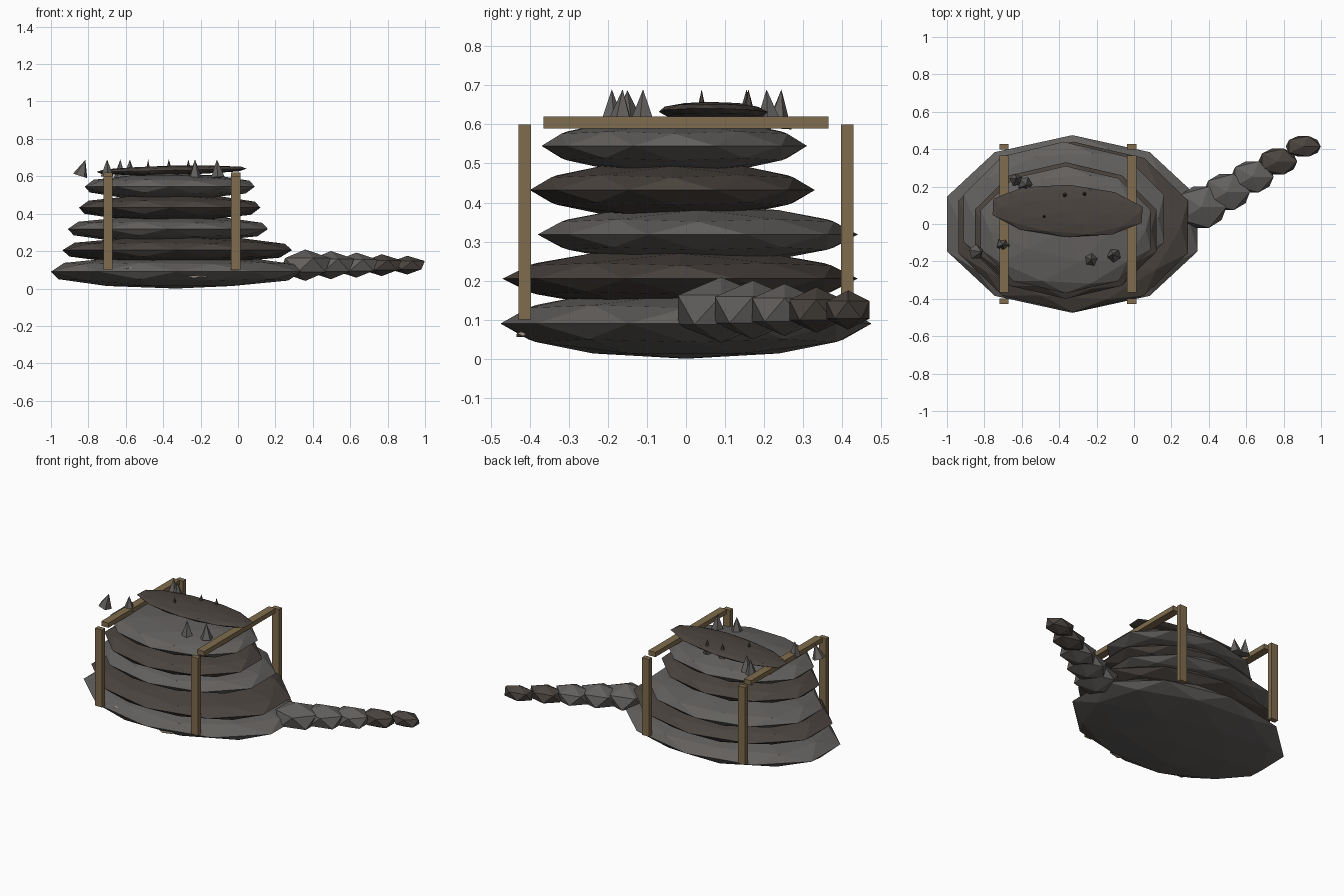
import bpy, math

if "Cube" in bpy.data.objects:
    bpy.data.objects.remove(bpy.data.objects["Cube"])


def mat(name, r, g, b):
    m = bpy.data.materials.new(name)
    m.diffuse_color = (r, g, b, 1)
    m.use_nodes = True
    m.node_tree.nodes["Principled BSDF"].inputs["Base Color"].default_value = m.diffuse_color
    return m


LIGHT = mat("grey rock", 0.125, 0.118, 0.112)
DARK = mat("dark brown rock", 0.070, 0.058, 0.050)
WOOD = mat("timber", 0.215, 0.150, 0.075)
PALE = mat("pale mineral", 0.36, 0.31, 0.25)


def finish(name, m, rot=(0, 0, 0)):
    o = bpy.context.object
    o.name = name
    o.rotation_euler = [math.radians(a) for a in rot]
    o.data.materials.append(m)
    return o


def rock(name, loc, radii, m, sub=2, rot=(0, 0, 0)):
    bpy.ops.mesh.primitive_ico_sphere_add(subdivisions=sub, radius=1, location=loc)
    o = finish(name, m, rot)
    o.scale = radii
    return o


def box(name, loc, size, m):
    bpy.ops.mesh.primitive_cube_add(size=1, location=loc)
    o = finish(name, m)
    o.scale = size
    return o


# Stacked rock layers: centre, radii
layers = [
    ((-0.33, 0.0, 0.09), (0.704, 0.475, 0.09)),
    ((-0.325, -0.015, 0.205), (0.645, 0.455, 0.076)),
    ((-0.375, 0.03, 0.318), (0.563, 0.41, 0.074)),
    ((-0.365, -0.035, 0.432), (0.51, 0.365, 0.072)),
    ((-0.365, -0.03, 0.545), (0.478, 0.34, 0.07)),
]
for i, (loc, rad) in enumerate(layers):
    rock(f"rock_layer_{i + 1}", loc, rad, DARK if i % 2 else LIGHT)

# Slanted cap slab
rock("cap_slab", (-0.355, 0.07, 0.632), (0.42, 0.14, 0.025), DARK, 2, (0, -1.2, -3))

# Tapering tail of spoil boulders
for i in range(5):
    t = i / 4
    loc = (0.36 + 0.545 * t, 0.09 + 0.325 * t, 0.125)
    rad = (0.15 - 0.045 * t, 0.13 - 0.065 * t, 0.084 - 0.034 * t)
    rock(f"tail_boulder_{i + 1}", loc, rad, DARK if i > 2 else LIGHT, 1)

# Timber frames: two posts and a crossbeam each
for side, x in (("left", -0.695), ("right", -0.012)):
    for end, y in (("front", -0.413), ("back", 0.413)):
        box(f"{side}_{end}_post", (x, y, 0.35), (0.05, 0.031, 0.5), WOOD)
    box(f"{side}_crossbeam", (x, 0, 0.605), (0.05, 0.73, 0.03), WOOD)

# Stone spikes on top: x, y, base radius, base height, tilt
spikes = [
    (-0.83, -0.15, 0.042, 0.60, 18), (-0.70, -0.11, 0.036, 0.60, 0),
    (-0.63, 0.24, 0.035, 0.59, 5), (-0.58, 0.21, 0.04, 0.59, -5),
    (-0.48, 0.04, 0.02, 0.60, 0), (-0.37, 0.155, 0.027, 0.60, 0),
    (-0.265, 0.16, 0.025, 0.60, 0), (-0.23, -0.19, 0.038, 0.59, 0),
    (-0.11, -0.165, 0.038, 0.595, -5),
]
for i, (x, y, r, z, tilt) in enumerate(spikes):
    h = 0.69 - z
    bpy.ops.mesh.primitive_cone_add(vertices=5, radius1=r, radius2=0, depth=h,
                                    location=(x, y, z + h / 2))
    finish(f"spike_{i + 1}", DARK if 4 <= i <= 6 else LIGHT, (0, tilt, 40 * i))

# Pale mineral patches on the front of the base
patches = [(-0.61, -0.365, 0.112, 0.10, -18), (-0.33, -0.395, 0.118, 0.12, 0),
           (-0.22, -0.405, 0.068, 0.07, 5)]
for i, (x, y, z, r, turn) in enumerate(patches):
    rock(f"mineral_patch_{i + 1}", (x, y, z), (r, 0.035, 0.012), PALE, 1, (15, 0, turn))
